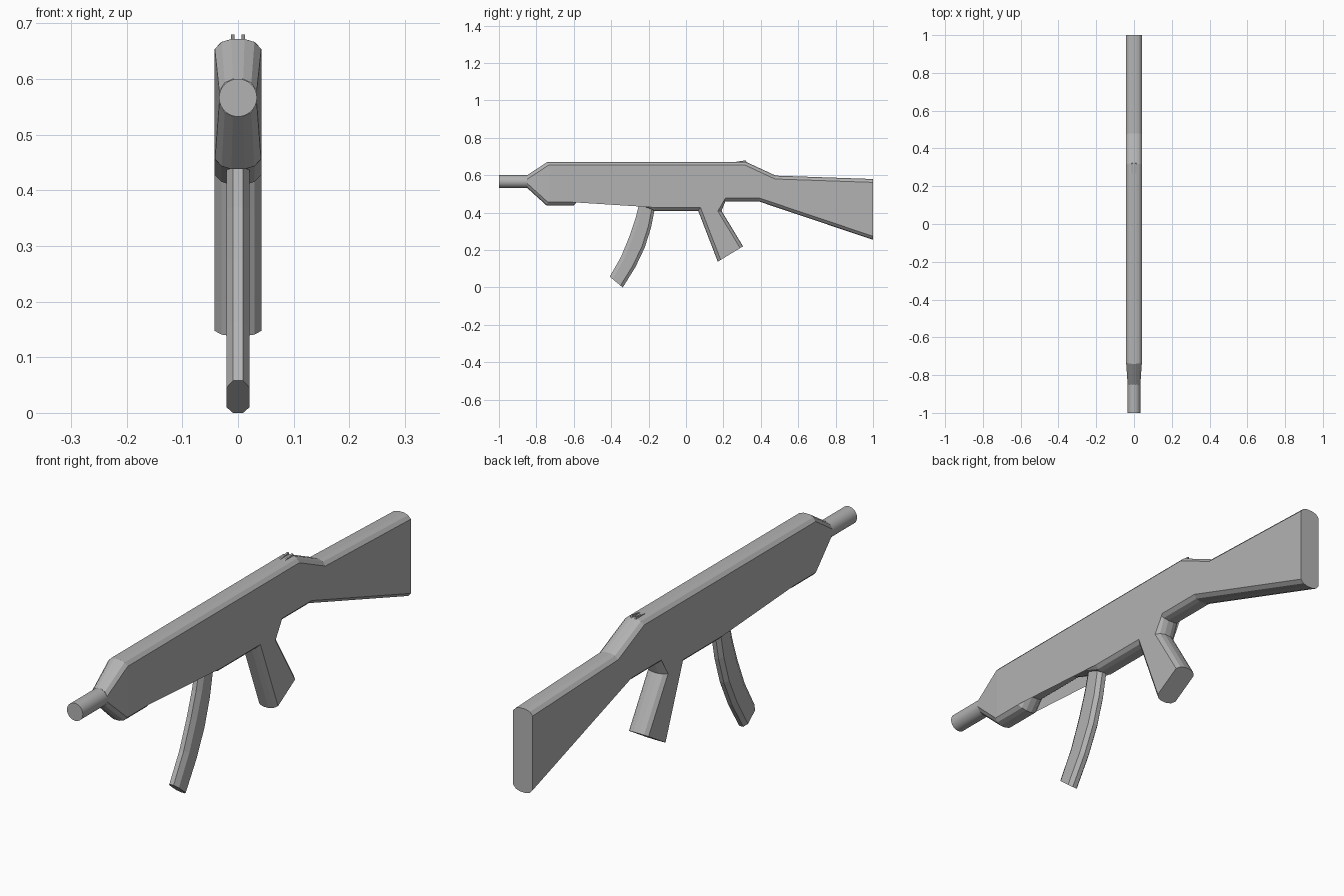
import bpy, bmesh, math
from mathutils import Vector

if "Cube" in bpy.data.objects:
    bpy.data.objects.remove(bpy.data.objects["Cube"])

grey = bpy.data.materials.new("mid grey")
grey.diffuse_color = (0.45, 0.45, 0.45, 1)
grey.use_nodes = True
grey.node_tree.nodes["Principled BSDF"].inputs["Base Color"].default_value = grey.diffuse_color


def inset_outline(pts, depths, k):
    """Move each edge of a clockwise outline inward by its own depth times k."""
    n, out = len(pts), []
    for i in range(n):
        p0, p, p1 = (Vector(pts[j % n]) for j in (i - 1, i, i + 1))
        a, b = (p - p0).normalized(), (p1 - p).normalized()
        na, nb = Vector((a.y, -a.x)), Vector((b.y, -b.x))
        da, db = depths[i - 1] * k, depths[i] * k
        det = na.x * nb.y - na.y * nb.x
        if abs(det) < 1e-4:
            out.append(p + nb * db)
        else:
            out.append(p + Vector((da * nb.y - db * na.y, db * na.x - da * nb.x)) / det)
    return out


def finish(name, bm):
    bmesh.ops.recalc_face_normals(bm, faces=bm.faces)
    me = bpy.data.meshes.new(name)
    bm.to_mesh(me)
    bm.free()
    me.materials.append(grey)
    ob = bpy.data.objects.new(name, me)
    bpy.context.collection.objects.link(ob)
    return ob


def slab(pts, depths, steps):
    """Symmetric slab from a (y, z) outline; steps are (half width, inset factor)."""
    rings = [(-x, k) for x, k in reversed(steps)] + steps
    bm = bmesh.new()
    loops = [[bm.verts.new((x, q.x, q.y)) for q in inset_outline(pts, depths, k)]
             for x, k in rings]
    n = len(pts)
    for r, s in zip(loops, loops[1:]):
        for i in range(n):
            j = (i + 1) % n
            bm.faces.new((r[i], r[j], s[j], s[i]))
    caps = [bm.faces.new(loops[0]), bm.faces.new(loops[-1])]
    bmesh.ops.triangulate(bm, faces=caps)
    return bm


# Body, grip and stock share one outline, clockwise from the nose
body = [(-0.85, 0.60), (-0.74, 0.672), (0.32, 0.672), (0.48, 0.598), (1, 0.58),
        (1, 0.255), (0.39, 0.46), (0.21, 0.46), (0.19, 0.41), (0.305, 0.22),
        (0.17, 0.138), (0.065, 0.41), (-0.17, 0.41), (-0.355, 0.48),
        (-0.565, 0.48), (-0.60, 0.438), (-0.745, 0.438), (-0.85, 0.533)]
depths = [0.018] * len(body)
for flat in (4, 9, 17):          # butt, grip end and nose stay flat
    depths[flat] = 0
bm = slab(body, depths, [(0.012, 0), (0.03, 0.3), (0.042, 1)])
bmesh.ops.bisect_plane(bm, geom=bm.verts[:] + bm.edges[:] + bm.faces[:],
                       plane_co=(0, -0.73, 0), plane_no=(0, 1, 0))
for v in bm.verts:               # narrow the nose toward the barrel
    if v.co.y < -0.73:
        v.co.x *= 1 - 0.2 * (-0.73 - v.co.y) / 0.12
finish("body_and_stock", bm)

# Curved magazine
mag = [(-0.25, 0.45), (-0.165, 0.43), (-0.187, 0.32), (-0.22, 0.215),
       (-0.27, 0.11), (-0.338, 0.0), (-0.408, 0.058), (-0.347, 0.165),
       (-0.302, 0.275), (-0.27, 0.37)]
depths = [0, 0.016, 0.016, 0.016, 0.016, 0, 0.02, 0.02, 0.02, 0.02]
finish("magazine", slab(mag, depths, [(0.009, 0), (0.021, 1)]))

# Barrel
bpy.ops.mesh.primitive_cylinder_add(vertices=32, radius=0.034, depth=0.17,
                                    location=(0, -0.915, 0.5665),
                                    rotation=(math.pi / 2, 0, 0))
barrel = bpy.context.object
barrel.name = "barrel"
barrel.data.materials.append(grey)
bpy.ops.object.shade_smooth_by_angle(angle=math.radians(35))

# Rear sight: two small wedges
for side, name in ((-1, "sight_left"), (1, "sight_right")):
    bm = slab([(0.26, 0.671), (0.32, 0.68), (0.325, 0.665)], [0, 0, 0], [(0.0035, 0)])
    bmesh.ops.translate(bm, verts=bm.verts, vec=(side * 0.0095, 0, 0))
    finish(name, bm)
